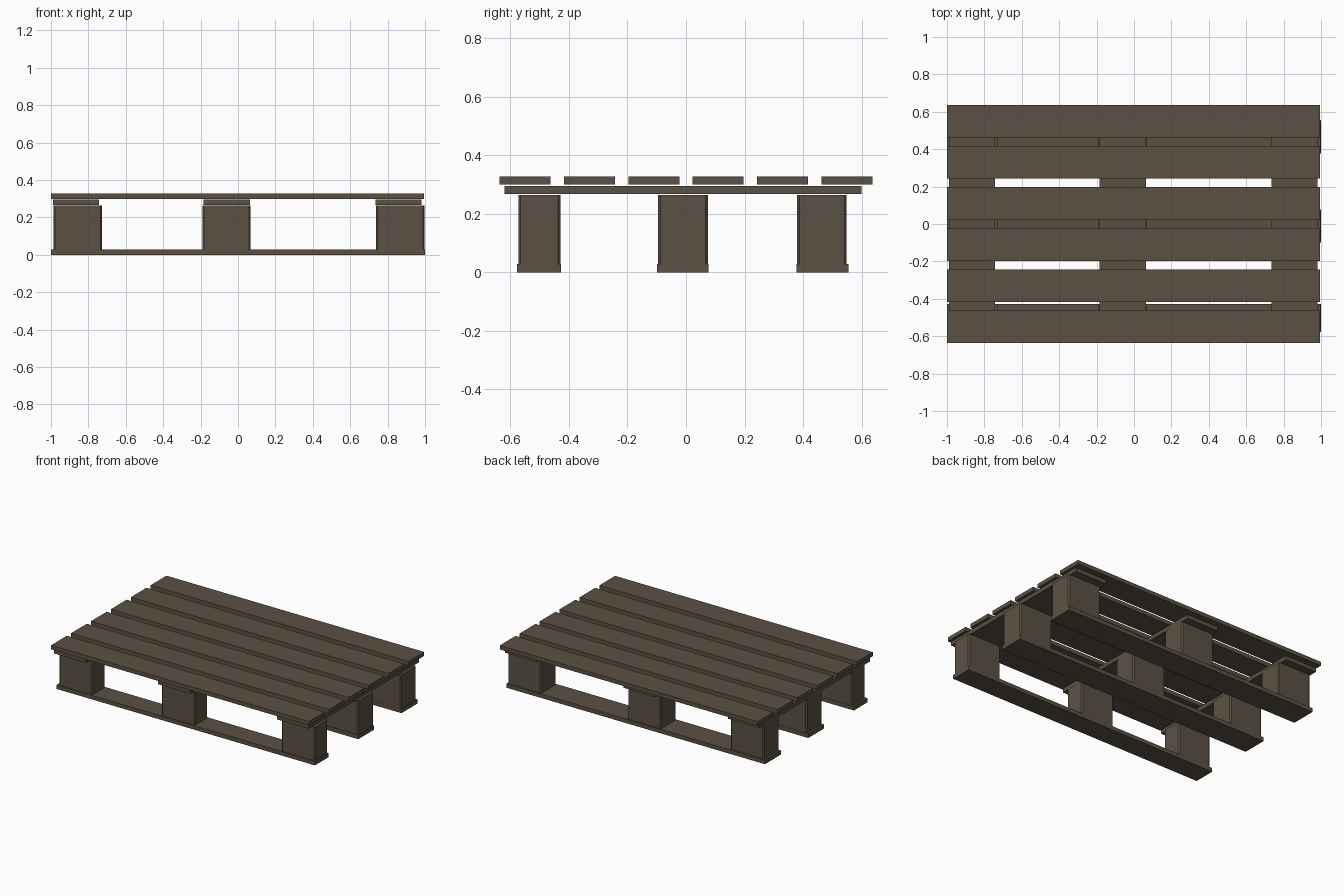
import bpy, bmesh

if "Cube" in bpy.data.objects:
    bpy.data.objects.remove(bpy.data.objects["Cube"])

wood = bpy.data.materials.new("dark_wood")
wood.diffuse_color = (0.105, 0.083, 0.056, 1)
wood.use_nodes = True
wood.node_tree.nodes["Principled BSDF"].inputs["Base Color"].default_value = wood.diffuse_color


def box(name, x, y, z, chamfer=0.0):
    """Box from (min, max) ranges, with optional chamfered upright edges."""
    bm = bmesh.new()
    bmesh.ops.create_cube(bm, size=1)
    for v in bm.verts:
        v.co = [r[0] if c < 0 else r[1] for c, r in zip(v.co, (x, y, z))]
    if chamfer:
        upright = [e for e in bm.edges
                   if abs(e.verts[0].co.z - e.verts[1].co.z) > 0.1]
        bmesh.ops.bevel(bm, geom=upright, offset=chamfer, segments=1,
                        affect='EDGES')
    mesh = bpy.data.meshes.new(name)
    bm.to_mesh(mesh)
    bm.free()
    mesh.materials.append(wood)
    ob = bpy.data.objects.new(name, mesh)
    bpy.context.collection.objects.link(ob)


# Six long deck boards
for i in range(6):
    y = -0.637 + i * 0.22
    box(f"deck_board_{i + 1}", (-1.0, 0.995), (y, y + 0.174), (0.300, 0.328))

# Three cross boards under the deck
for i, x in enumerate([(-0.99, -0.744), (-0.184, 0.064), (0.735, 0.981)]):
    box(f"cross_board_{i + 1}", x, (-0.62, 0.60), (0.267, 0.295))

# Three bottom runners
for i, y in enumerate([(-0.578, -0.427), (-0.099, 0.077), (0.378, 0.556)]):
    box(f"bottom_runner_{i + 1}", (-1.0, 1.0), y, (0.0, 0.028))

# Nine spacer blocks with chamfered upright edges
for i, x in enumerate([(-0.986, -0.728), (-0.191, 0.067), (0.737, 0.996)]):
    for j, y in enumerate([(-0.573, -0.429), (-0.095, 0.075), (0.379, 0.549)]):
        box(f"block_{i + 1}_{j + 1}", x, y, (0.026, 0.264), 0.008)
